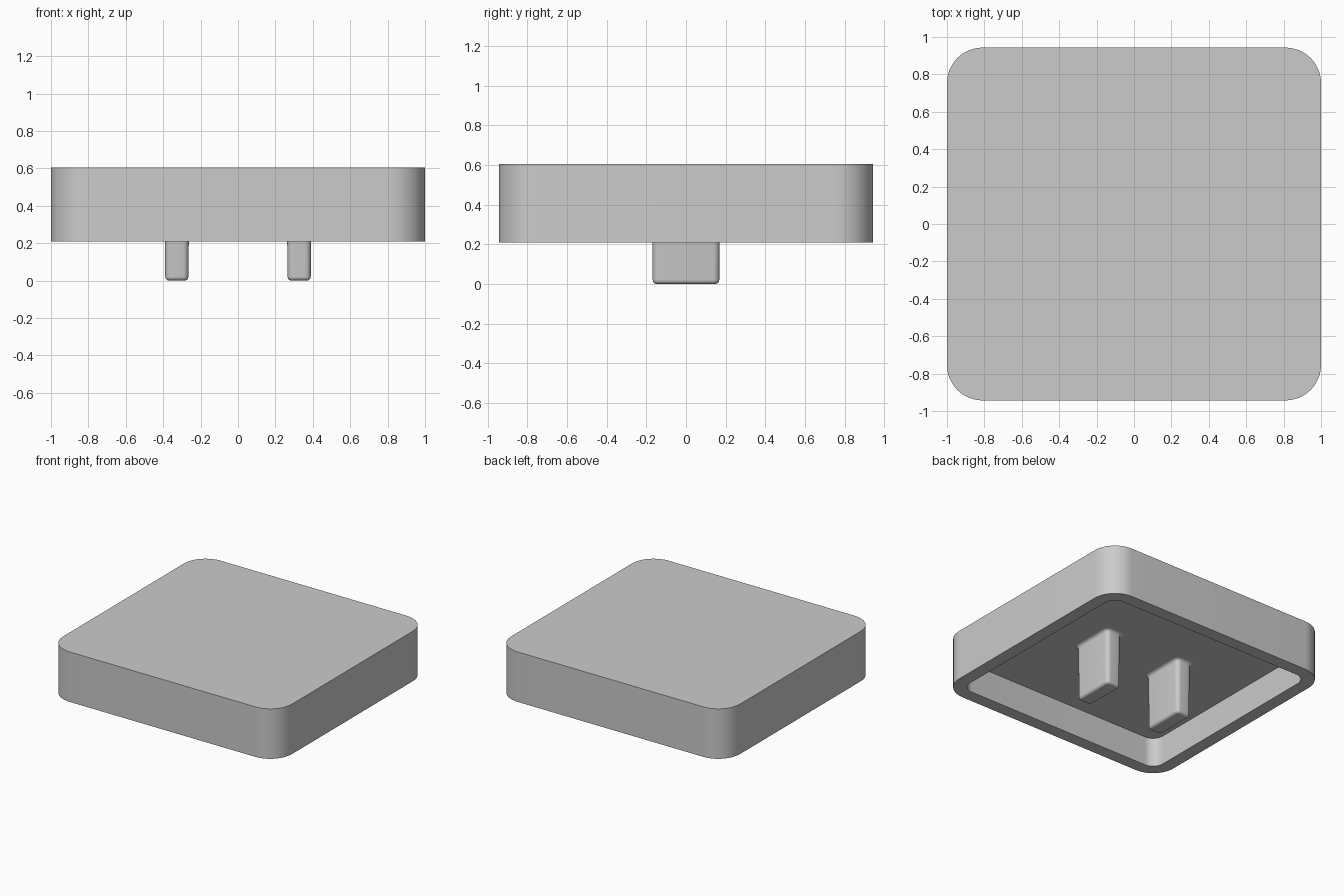
import bpy, bmesh, math

if "Cube" in bpy.data.objects:
    bpy.data.objects.remove(bpy.data.objects["Cube"])

grey = bpy.data.materials.new("light_grey")
grey.diffuse_color = (0.6, 0.6, 0.6, 1)
grey.use_nodes = True
grey.node_tree.nodes["Principled BSDF"].inputs["Base Color"].default_value = grey.diffuse_color


def rounded_rect(hx, hy, r, z, cx, seg):
    """Counter-clockwise outline of a rounded rectangle with half sizes hx, hy."""
    pts = []
    for i, (sx, sy) in enumerate([(1, 1), (-1, 1), (-1, -1), (1, -1)]):
        for k in range(seg + 1):
            a = math.pi / 2 * (i + k / seg)
            pts.append((cx + sx * (hx - r) + r * math.cos(a),
                        sy * (hy - r) + r * math.sin(a), z))
    return pts


def loft(name, rings, cx=0, seg=12, cap_start=True):
    """Skin a stack of rounded rectangles (hx, hy, r, z) and cap the ends."""
    bm = bmesh.new()
    loops = [[bm.verts.new(p) for p in rounded_rect(*ring, cx, seg)] for ring in rings]
    n = len(loops[0])
    for a, b in zip(loops, loops[1:]):
        for i in range(n):
            j = (i + 1) % n
            bm.faces.new((a[i], a[j], b[j], b[i]))
    if cap_start:
        bm.faces.new(loops[0][::-1])
    bm.faces.new(loops[-1])
    bmesh.ops.recalc_face_normals(bm, faces=bm.faces)
    mesh = bpy.data.meshes.new(name)
    bm.to_mesh(mesh)
    bm.free()
    mesh.materials.append(grey)
    ob = bpy.data.objects.new(name, mesh)
    bpy.context.collection.objects.link(ob)
    bpy.ops.object.select_all(action='DESELECT')
    ob.select_set(True)
    bpy.context.view_layer.objects.active = ob
    bpy.ops.object.shade_smooth_by_angle(angle=math.radians(30))
    return ob


HX, HY, R, WALL = 1.0, 0.943, 0.19, 0.10
TOP, RIM, CEILING = 0.605, 0.21, 0.44

# Cap shell: top plate, outer wall, rim, inner wall, hollow ceiling
loft("cap_shell", [
    (HX, HY, R, TOP),
    (HX, HY, R, RIM),
    (HX - WALL, HY - WALL, R - WALL, RIM),
    (HX - WALL, HY - WALL, R - WALL, CEILING),
], seg=16)

# Two stems: rounded tip, slight taper, flared fillet against the ceiling
SX, SY, SR, TIP, FLARE = 0.062, 0.168, 0.03, 0.022, 0.025
steps = [k / 5 * math.pi / 2 for k in range(6)]
profile = [(-TIP * (1 - math.sin(a)), TIP * (1 - math.cos(a))) for a in steps]
profile += [(0.004 + FLARE * (1 - math.cos(a)), CEILING - FLARE * (1 - math.sin(a)))
            for a in steps]
for side, x in (("left", -0.327), ("right", 0.327)):
    loft(side + "_stem", [(SX + o, SY + o, SR + o, z) for o, z in profile],
         cx=x, seg=6)
